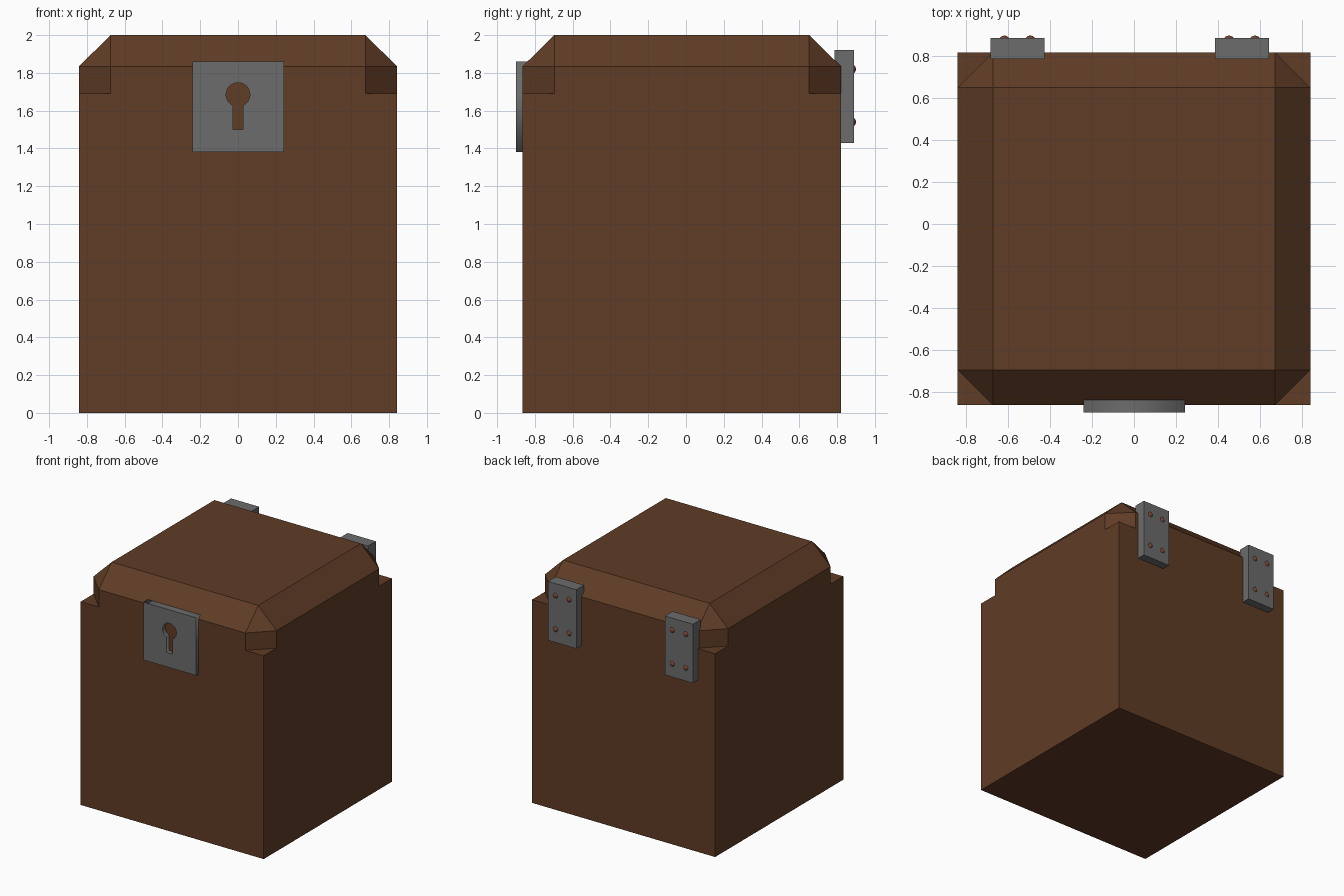
import bpy, bmesh, math

if "Cube" in bpy.data.objects:
    bpy.data.objects.remove(bpy.data.objects["Cube"])


def material(name, rgb):
    m = bpy.data.materials.new(name)
    m.diffuse_color = (*rgb, 1)
    m.use_nodes = True
    m.node_tree.nodes["Principled BSDF"].inputs["Base Color"].default_value = m.diffuse_color
    return m


wood = material("wood", (0.115, 0.045, 0.019))
iron = material("iron", (0.15, 0.15, 0.15))
copper = material("copper", (0.19, 0.06, 0.035))


def add_object(name, data, mat):
    ob = bpy.data.objects.new(name, data)
    data.materials.append(mat)
    bpy.context.collection.objects.link(ob)
    return ob


def box(name, lo, hi, mat):
    bm = bmesh.new()
    bmesh.ops.create_cube(bm, size=1)
    for v in bm.verts:
        v.co = [(a + b) / 2 + c * (b - a) for a, b, c in zip(lo, hi, v.co)]
    me = bpy.data.meshes.new(name)
    bm.to_mesh(me)
    bm.free()
    return add_object(name, me, mat)


# Chest: box with bevelled lid and notched upper corners
X, Y0, Y1, C = 0.842, -0.865, 0.82, 0.168
NOTCH, RIM, TOP = 1.69, 1.835, 2.0
outer = [(-X, Y0), (X, Y0), (X, Y1), (-X, Y1)]
inner = [(-X + C, Y0 + C), (X - C, Y0 + C), (X - C, Y1 - C), (-X + C, Y1 - C)]
octagon = [(-X + C, Y0), (X - C, Y0), (X, Y0 + C), (X, Y1 - C),
           (X - C, Y1), (-X + C, Y1), (-X, Y1 - C), (-X, Y0 + C)]

bm = bmesh.new()


def ring(points, z):
    return [bm.verts.new((x, y, z)) for x, y in points]


base, corner = ring(outer, 0), ring(outer, NOTCH)
low, rim, top = ring(octagon, NOTCH), ring(octagon, RIM), ring(inner, TOP)
bm.faces.new(base[::-1])
bm.faces.new(top)
for i in range(4):
    j, a, b, c = (i + 1) % 4, 2 * i, 2 * i + 1, (2 * i + 2) % 8
    bm.faces.new((base[i], base[j], corner[j], low[b], rim[b], rim[a], low[a], corner[i]))
    bm.faces.new((rim[a], rim[b], top[j], top[i]))
    bm.faces.new((low[b], corner[j], low[c]))
    bm.faces.new((low[b], low[c], rim[c], rim[b]))
    bm.faces.new((rim[b], rim[c], top[j]))
bmesh.ops.recalc_face_normals(bm, faces=bm.faces)
mesh = bpy.data.meshes.new("chest")
bm.to_mesh(mesh)
bm.free()
add_object("chest", mesh, wood)

# Lock plate: extruded outline with a keyhole opening
plate = [(-0.24, 1.38), (0.243, 1.38), (0.243, 1.86), (-0.24, 1.86)]
R, W, CZ = 0.063, 0.027, 1.685
start = math.asin(W / R) - math.pi / 2
sweep = 2 * math.pi - 2 * math.asin(W / R)
keyhole = [(-W, 1.50), (W, 1.50)]
keyhole += [(R * math.cos(start + sweep * k / 24), CZ + R * math.sin(start + sweep * k / 24))
            for k in range(25)]
curve = bpy.data.curves.new("lock_plate", 'CURVE')
curve.dimensions = '2D'
curve.fill_mode = 'BOTH'
curve.extrude = 0.032
for outline in (plate, keyhole):
    sp = curve.splines.new('POLY')
    sp.points.add(len(outline) - 1)
    for p, (x, z) in zip(sp.points, outline):
        p.co = (x, z, 0, 1)
    sp.use_cyclic_u = True
lock = add_object("lock_plate", curve, iron)
lock.rotation_euler.x = math.pi / 2
lock.location.y = -0.868
bpy.context.view_layer.objects.active = lock
lock.select_set(True)
bpy.ops.object.convert(target='MESH')

# Back hinges with four rivets each
for side, x in (("left", -0.557), ("right", 0.516)):
    box(side + "_hinge", (x - 0.129, 0.787, 1.43), (x + 0.129, 0.889, 1.92), iron)
    for dx in (-0.062, 0.062):
        for z in (1.54, 1.82):
            bpy.ops.mesh.primitive_uv_sphere_add(segments=16, ring_count=8, radius=0.027,
                                                 location=(x + dx, 0.873, z))
            rivet = bpy.context.object
            rivet.name = side + "_hinge_rivet"
            rivet.data.materials.append(copper)
            bpy.ops.object.shade_smooth()
